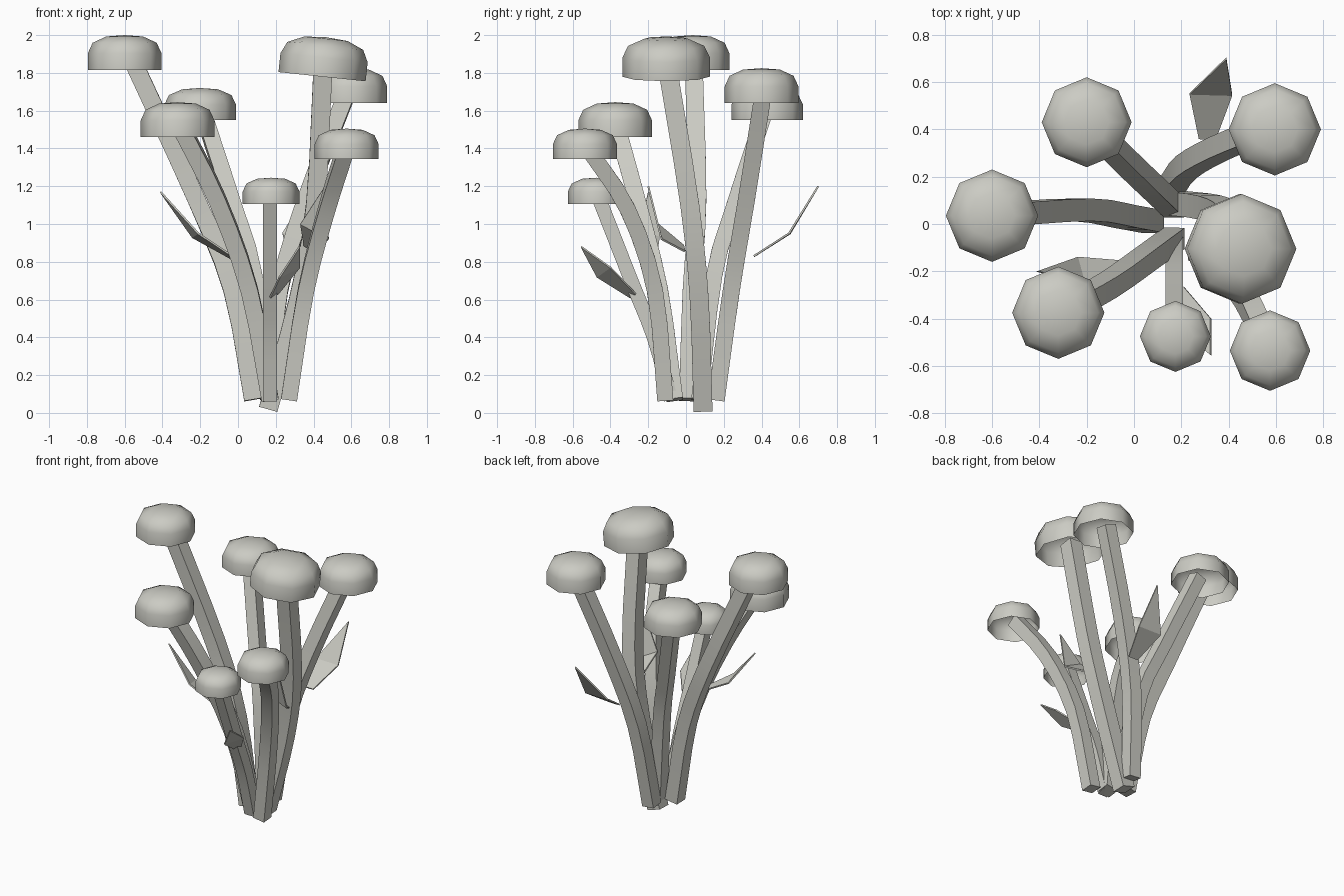
import bpy
import bmesh
import math
from mathutils import Vector, Matrix

cube = bpy.data.objects.get("Cube")
if cube:
    bpy.data.objects.remove(cube, do_unlink=True)

# One pale stone colour for everything
COLOUR = (0.60, 0.60, 0.55, 1.0)
pale = bpy.data.materials.new("pale_stone")
pale.use_nodes = True
pale.diffuse_color = COLOUR
bsdf = pale.node_tree.nodes["Principled BSDF"]
bsdf.inputs["Base Color"].default_value = COLOUR
bsdf.inputs["Roughness"].default_value = 0.8


def finish(name, bm, smooth_angle=None):
    """Turn a bmesh into a named object with the shared material."""
    bmesh.ops.recalc_face_normals(bm, faces=bm.faces)
    mesh = bpy.data.meshes.new(name)
    bm.to_mesh(mesh)
    bm.free()
    mesh.materials.append(pale)
    obj = bpy.data.objects.new(name, mesh)
    bpy.context.collection.objects.link(obj)
    if smooth_angle:
        bpy.ops.object.select_all(action="DESELECT")
        obj.select_set(True)
        bpy.context.view_layer.objects.active = obj
        bpy.ops.object.shade_smooth_by_angle(angle=math.radians(smooth_angle))
    return obj


def spline(points, steps=3):
    """Smooth path through the given points."""
    p = [Vector(q) for q in points]
    p = [2 * p[0] - p[1]] + p + [2 * p[-1] - p[-2]]
    path = []
    for a, b, c, d in zip(p, p[1:], p[2:], p[3:]):
        for i in range(steps):
            t = i / steps
            path.append(0.5 * (2 * b + (c - a) * t
                               + (2 * a - 5 * b + 4 * c - d) * t ** 2
                               + (3 * b - a - 3 * c + d) * t ** 3))
    return path + [p[-2]]


def make_stem(name, points, width):
    """Square stem swept along a curved path."""
    path = spline(points)
    bm = bmesh.new()
    rings = []
    h = width / 2
    for i, co in enumerate(path):
        t = (path[min(i + 1, len(path) - 1)] - path[max(i - 1, 0)]).normalized()
        u = Vector((1, 0, 0))
        u = (u - t * u.dot(t)).normalized()
        v = t.cross(u)
        rings.append([bm.verts.new(co + u * a * h + v * b * h)
                      for a, b in ((-1, -1), (1, -1), (1, 1), (-1, 1))])
    for low, high in zip(rings, rings[1:]):
        for k in range(4):
            n = (k + 1) % 4
            bm.faces.new((low[k], low[n], high[n], high[k]))
    bm.faces.new(rings[0])
    bm.faces.new(rings[-1])
    finish(name, bm, 35)


def make_head(name, centre, radius, height, tilt=0):
    """Eight-sided dome, open underneath."""
    bm = bmesh.new()
    rings = []
    for r, z in ((1, 0), (1, 0.48), (0.87, 0.78), (0.5, 0.96)):
        rings.append([bm.verts.new((radius * r * math.cos(k * math.pi / 4),
                                    radius * r * math.sin(k * math.pi / 4),
                                    height * z)) for k in range(8)])
    top = bm.verts.new((0, 0, height))
    for low, high in zip(rings, rings[1:]):
        for k in range(8):
            n = (k + 1) % 8
            bm.faces.new((low[k], low[n], high[n], high[k]))
    for k in range(8):
        bm.faces.new((rings[-1][k], rings[-1][(k + 1) % 8], top))
    turn = Matrix.Rotation(math.radians(tilt), 4, "Y")
    bmesh.ops.transform(bm, matrix=Matrix.Translation(centre) @ turn, verts=bm.verts)
    finish(name, bm, 80)


def make_leaf(name, base, left, right, tip):
    """Thin leaf: narrow base, wide fold, pointed tip."""
    base, left, right, tip = map(Vector, (base, left, right, tip))
    across = (right - left) * 0.2
    bm = bmesh.new()
    b0, b1, l, r, t = [bm.verts.new(c) for c in
                       (base - across, base + across, left, right, tip)]
    bm.faces.new((b0, b1, r, l))
    bm.faces.new((l, r, t))
    obj = finish(name, bm)
    thick = obj.modifiers.new("thickness", "SOLIDIFY")
    thick.thickness = 0.01
    thick.offset = 0


# Flowers: stem path, stem width, head centre, radius, height, tilt
FLOWERS = {
    "left_tall": ([(.08, .01, .07), (-.03, .03, .65), (-.22, .06, 1.13), (-.56, .04, 1.87)],
                  .095, (-.6, .035, 1.815), .195, .185, 0),
    "back_left": ([(.17, .07, .07), (.085, .15, .73), (-.02, .25, 1.08), (-.19, .42, 1.6)],
                  .085, (-.2, .43, 1.55), .19, .17, 0),
    "front_left": ([(.17, -.06, .07), (.06, -.14, .65), (-.11, -.26, 1.13), (-.31, -.37, 1.53)],
                   .09, (-.32, -.375, 1.46), .195, .185, 0),
    "front_short": ([(.17, -.08, .07), (.17, -.17, .4), (.17, -.29, .7), (.17, -.47, 1.16)],
                    .075, (.175, -.475, 1.105), .15, .14, 0),
    "front_right": ([(.27, -.11, .07), (.36, -.165, .65), (.47, -.31, 1.08), (.57, -.52, 1.4)],
                    .085, (.575, -.535, 1.345), .17, .16, 0),
    "back_right": ([(.16, .16, .07), (.22, .24, .65), (.36, .32, 1.13), (.58, .41, 1.7)],
                   .09, (.595, .4, 1.64), .195, .185, 0),
    "right_tall": ([(.16, .09, .02), (.32, .07, .6), (.41, .02, 1.1), (.45, -.1, 1.84)],
                   .1, (.445, -.105, 1.78), .232, .21, 6),
}
for name, (path, width, centre, radius, height, tilt) in FLOWERS.items():
    make_stem(name + "_stem", path, width)
    make_head(name + "_head", centre, radius, height, tilt)

# Leaves: base, fold left, fold right, tip
make_leaf("left_leaf", (-.01, -.18, .81), (-.24, -.14, .93), (-.21, -.25, .95), (-.41, -.2, 1.17))
make_leaf("back_leaf", (.31, .36, .83), (.235, .55, .95), (.415, .545, .95), (.39, .7, 1.2))
make_leaf("front_leaf", (.19, -.28, .62), (.22, -.47, .72), (.325, -.40, .77), (.325, -.555, .88))
make_leaf("right_leaf", (.38, -.01, .87), (.33, -.15, 1.0), (.48, -.13, .92), (.46, -.2, 1.2))
